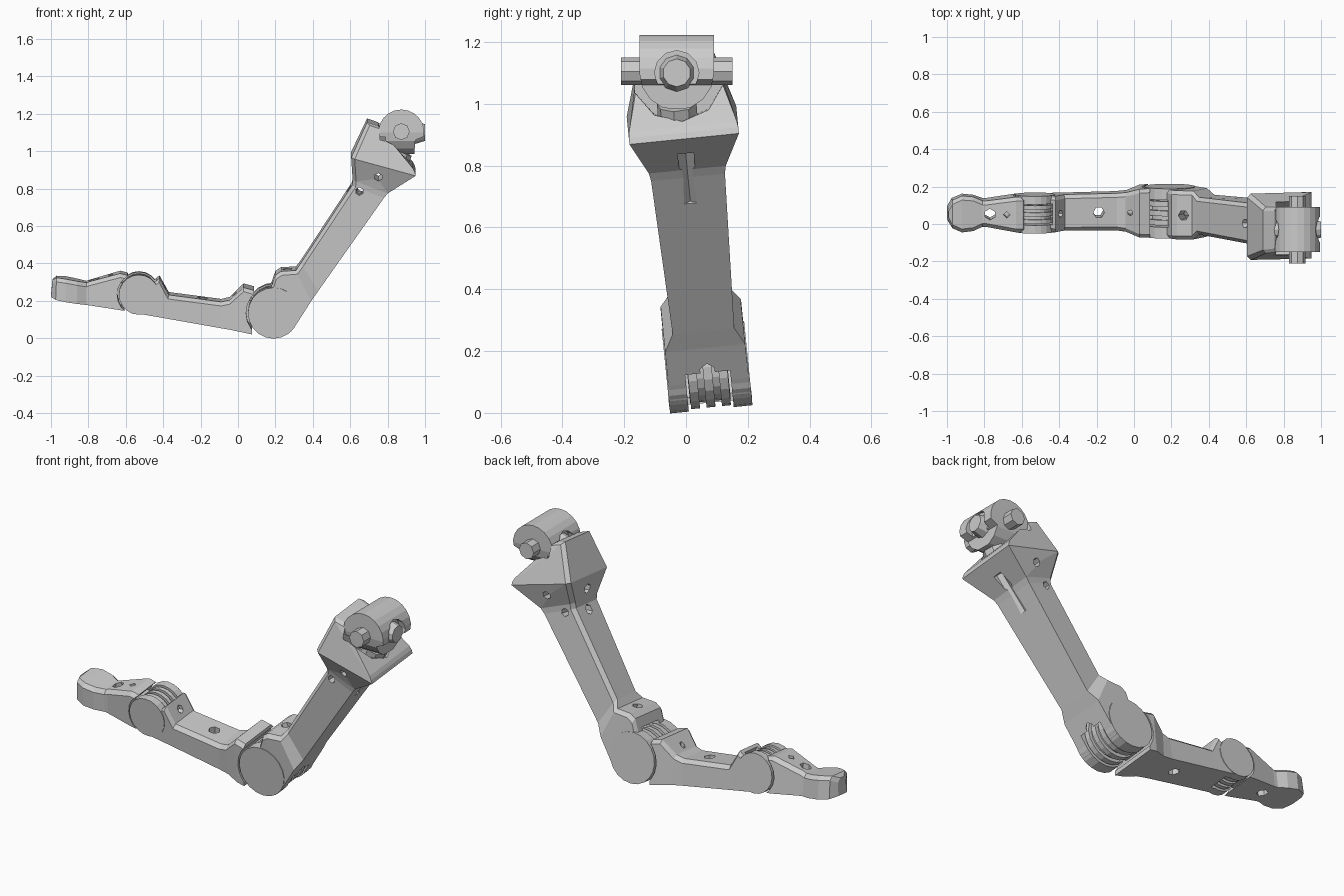
import bpy, bmesh, math
from mathutils import Vector, Matrix

if "Cube" in bpy.data.objects:
    bpy.data.objects.remove(bpy.data.objects["Cube"])

# Slight sideways lean shared by all finger segments (pivot at the big knuckle)
LEAN = Matrix.Translation((0, 0.07, 0.13)) @ Matrix.Rotation(0.1, 4, 'X') @ Matrix.Translation((0, 0, -0.13))


def make(name, bm):
    bmesh.ops.recalc_face_normals(bm, faces=bm.faces)
    me = bpy.data.meshes.new(name)
    bm.to_mesh(me)
    bm.free()
    ob = bpy.data.objects.new(name, me)
    bpy.context.collection.objects.link(ob)
    return ob


def loft(name, rows, ch=0.02):
    """Skin sections; row = palm x,z, back x,z, palm half-width, back half-width."""
    bm = bmesh.new()
    rings = []
    for px, pz, qx, qz, w, v in rows:
        p, q = Vector((px, 0, pz)), Vector((qx, 0, qz))
        m = q + (p - q).normalized() * ch
        pts = [(p, -w), (p, w), (m, v), (q, v - ch), (q, ch - v), (m, -v)]
        rings.append([bm.verts.new((c.x, y, c.z)) for c, y in pts])
    for a, b in zip(rings, rings[1:]):
        for i in range(6):
            j = (i + 1) % 6
            bm.faces.new((a[i], a[j], b[j], b[i]))
    bm.faces.new(rings[0])
    bm.faces.new(rings[-1])
    return make(name, bm)


def cyl(name, a, b, r, n=20, r2=None):
    a, b = Vector(a), Vector(b)
    bm = bmesh.new()
    mat = Matrix.Translation((a + b) / 2) @ (b - a).to_track_quat('Z', 'Y').to_matrix().to_4x4()
    bmesh.ops.create_cone(bm, cap_ends=True, segments=n, radius1=r, radius2=r if r2 is None else r2,
                          depth=(b - a).length, matrix=mat)
    return make(name, bm)


def disc(name, c, r, y0, y1, n=20):
    return cyl(name, (c[0], y0, c[1]), (c[0], y1, c[1]), r, n)


def prism(name, pts, axis, lo, hi):
    """Extrude a profile along y (points are x,z) or along x (points are y,z)."""
    bm = bmesh.new()
    place = (lambda u, w, t: (u, t, w)) if axis == 'y' else (lambda u, w, t: (t, u, w))
    a, b = [[bm.verts.new(place(u, w, t)) for u, w in pts] for t in (lo, hi)]
    bm.faces.new(a)
    bm.faces.new(b)
    for i in range(len(pts)):
        j = (i + 1) % len(pts)
        bm.faces.new((a[i], a[j], b[j], b[i]))
    return make(name, bm)


def combine(ob, tool, op='DIFFERENCE'):
    mod = ob.modifiers.new(op, 'BOOLEAN')
    mod.operation, mod.object, mod.solver = op, tool, 'EXACT'
    bpy.context.view_layer.objects.active = ob
    bpy.ops.object.modifier_apply(modifier=mod.name)
    bpy.data.objects.remove(tool)


def hole(ob, a, b, r=0.028, n=6):
    combine(ob, cyl("cutter", a, b, r, n))


K1, K2 = (-0.53, 0.243), (0.19, 0.148)     # small and big knuckle centres (x, z)
finger = []

# Fingertip segment with rounded pad
tip = loft("fingertip", [
    (-1.0, .225, -.992, .315, .035, .035), (-.975, .213, -.97, .33, .078, .075),
    (-.92, .203, -.92, .325, .1, .098), (-.86, .193, -.86, .313, .093, .092),
    (-.81, .186, -.81, .303, .075, .07), (-.79, .183, -.79, .31, .075, .07),
    (-.63, .16, -.63, .355, .097, .095), (-.56, .15, -.59, .345, .097, .095)])
combine(tip, disc("cutter", K1, 0.116, -.2, .2))
hole(tip, (-.77, 0, .1), (-.77, 0, .45), .03)
hole(tip, (-.68, 0, .27), (-.68, 0, .45), .018, 4)
finger.append(tip)

# Middle segment: forked at the small knuckle, hollowed at the big one
mid = loft("middle_segment", [
    (-.55, .145, -.50, .335, .097, .097), (-.47, .13, -.45, .305, .097, .097),
    (-.44, .125, -.42, .33, .097, .097), (-.40, .118, -.37, .24, .097, .097),
    (-.10, .065, -.09, .203, .1, .1), (-.04, .055, -.045, .213, .105, .105),
    (.03, .043, .03, .283, .133, .13), (.075, .033, .085, .268, .135, .132)])
combine(mid, disc("disc", K1, 0.107, -.1, .1), 'UNION')
combine(mid, disc("cutter", K1, 0.122, -.056, .056))
combine(mid, disc("cutter", K2, 0.147, -.2, .2))
hole(mid, (-.2, 0, -.05), (-.18, 0, .4), .03)
hole(mid, (-.02, 0, .15), (-.02, 0, .35), .015)
hole(mid, (-.42, 0, .28), (-.30, 0, .28), .02)
finger.append(mid)

# Base segment: fork, cheeks, shaft and flared head
base = loft("base_segment", [
    (.26, .04, .17, .265, .131, .131), (.285, .05, .20, .35, .131, .131),
    (.32, .10, .23, .37, .131, .131), (.39, .21, .31, .375, .13, .13),
    (.43, .265, .335, .41, .1, .1), (.78, .765, .61, .83, .12, .11),
    (.80, .79, .613, .86, .125, .115), (.95, .89, .605, .985, .178, .178),
    (.945, .91, .69, 1.17, .178, .125), (.935, .93, .75, 1.15, .175, .12)])
combine(base, disc("disc", K2, 0.137, -.134, .134), 'UNION')
combine(base, disc("cutter", K2, 0.152, -.073, .073))
combine(base, cyl("cutter", (.76, 0, 1.10), (1.3, 0, 1.09), .15, 10))       # socket
hole(base, (.36, 0, .06), (.24, 0, .45), .027)                              # cord hole
hole(base, (.64, -.3, .80), (.67, .3, .80), .022)
hole(base, (.75, -.3, .88), (.75, .3, .88), .022)
for z in (.79, .9):
    hole(base, (.5, 0, z + .03), (.68, 0, z), .025)
hole(base, (.735, 0, .67), (.87, 0, .85), .03)                              # palm groove
finger.append(base)

# Hinge barrels: ribbed tongues sitting inside each fork
for label, c, r, half, neck in (("small", K1, .1, .05, -.64), ("big", K2, .13, .066, .03)):
    finger.append(disc(label + "_hinge_core", c, r * .85, -half, half))
    for i in (-1, 0, 1):
        y = i * half * .76
        finger.append(disc(label + "_hinge_rib", c, r, y - half * .22, y + half * .22))
    finger.append(prism(label + "_hinge_neck", [(neck, c[1] - .06), (c[0], c[1] - .06),
                        (c[0], c[1] + .06), (neck, c[1] + .06)], 'y', -half, half))

for ob in finger:
    ob.data.transform(LEAN)

# Swivel joint body: domed from the front, rounded underneath from the side
CX, CY, CZ = .873, -.03, 1.10


def arc(r, a0, a1, n, cx, cz):
    return [(cx + r * math.cos(math.radians(a0 + (a1 - a0) * i / n)),
             cz + r * math.sin(math.radians(a0 + (a1 - a0) * i / n))) for i in range(n + 1)]


dome = arc(.123, -10, 190, 12, CX, CZ)
yoke = prism("swivel_yoke", dome + [(CX - .085, 1.075), (CX - .08, .985), (CX + .07, .985), (CX + .075, 1.06)],
             'y', CY - .2, CY + .2)
combine(yoke, prism("cutter", arc(.121, 180, 360, 8, CY, CZ) + [(CY + .121, 1.3), (CY - .121, 1.3)],
                    'x', .6, 1.2), 'INTERSECT')
hole(yoke, (CX + .085, CY, CZ), (CX + .3, CY, CZ), .072, 12)
hole(yoke, (CX - .085, CY, CZ), (CX - .3, CY, CZ), .072, 12)

# Cross pins and the post that seats the swivel in the socket
cyl("cross_pin", (CX, CY - .18, CZ + .005), (CX, CY + .18, CZ + .005), .045, 8)
for s in (-1, 1):
    cyl("swivel_boss", (CX + s * .07, CY, CZ), (CX + s * .126, CY, CZ), .062, 10, .045)
cyl("socket_post", (.84, -.025, .93), (.87, CY, 1.0), .065, 8)
